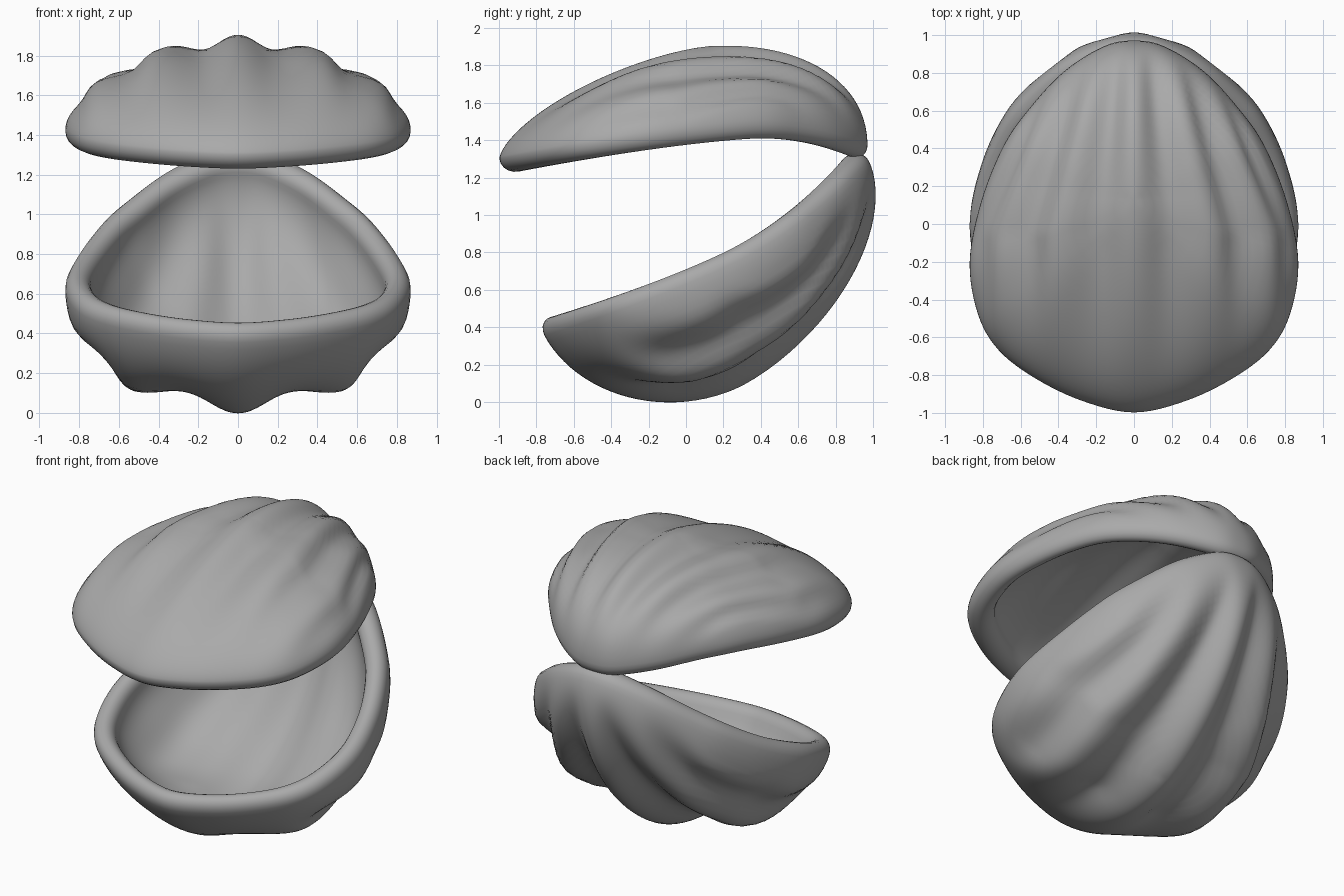
import bpy
import bmesh
from math import sin, cos, pi, asin
from mathutils import Vector

cube = bpy.data.objects.get("Cube")
if cube:
    bpy.data.objects.remove(cube)

grey = bpy.data.materials.new("shell grey")
grey.use_nodes = True
GREY = (0.4, 0.4, 0.4, 1)
grey.diffuse_color = GREY
grey.node_tree.nodes["Principled BSDF"].inputs["Base Color"].default_value = GREY

# Half outline of a shell: (distance from hinge, half width)
HALF = [(0, 0), (.03, .16), (.16, .37), (.35, .55), (.55, .69), (.85, .81),
        (1.17, .87), (1.45, .825), (1.64, .715), (1.79, .52), (1.91, .27), (1.97, 0)]
STEPS = 6
LENGTH = 1.97
WIDTH = 0.87
RIM = 0.075
THICK = 0.12


def closed_spline(points, steps):
    """Catmull-Rom samples around a closed loop."""
    out = []
    n = len(points)
    for i in range(n):
        a, b, c, d = (points[(i + k) % n] for k in (-1, 0, 1, 2))
        for j in range(steps):
            t = j / steps
            out.append(0.5 * (2 * b + (c - a) * t + (2 * a - 5 * b + 4 * c - d) * t ** 2
                              + (3 * b - 3 * c + d - a) * t ** 3))
    return out


right = [Vector(p) for p in HALF]
left = [Vector((u, -w)) for u, w in reversed(HALF[1:-1])]
outline = closed_spline(right + left, STEPS)


def make_shell(name, hinge, tilt, side, centre, depth, arch, powers, pitch, groove, fade_length):
    """Bowl with radiating ribs, a rounded rim and a hollow inside."""
    along = Vector((0, -cos(tilt), -sin(tilt)))
    out = Vector((0, -sin(tilt), cos(tilt))) * side
    mid = Vector((centre, 0))
    p_back, p_side, p_front = powers
    arch_u, arch_h, back_drop, front_drop = arch

    def place(u, x, h):
        return Vector((x, 0, 0)) + hinge + along * u + out * h

    def crest(u):
        """Height of the arched rim above the hinge-to-lip line."""
        if u < arch_u:
            return arch_h - back_drop * ((arch_u - u) / arch_u) ** 2
        return arch_h - front_drop * ((u - arch_u) / (LENGTH - arch_u)) ** 1.5

    def bowl(edge, rho, scale, top, amount):
        ray = edge - mid
        c = ray.x / ray.length
        p = p_side + (p_front - p_side) * max(c, 0) ** 2 + (p_back - p_side) * min(c, 0) ** 2
        f = max(0, 1 - rho ** p) ** (1 / p)
        u, x = mid + ray * rho * scale
        h = (crest(edge.x) + RIM) * (1 - f) + top * f
        # grooves between the ribs fade towards the rim and the lip
        fan = WIDTH * (0.45 + 0.55 * min(max(u, 0), 1))
        phase = asin(max(-0.99, min(0.99, x / fan)))
        fade = (1 - rho ** 6) * min(1, max(0, (LENGTH - u) / fade_length))
        cut = amount * fade * (0.5 - 0.5 * cos(2 * pi * phase / pitch))
        inward = Vector((0, x, h)).normalized() * cut
        return place(u, x - inward.y, h - inward.z)

    bm = bmesh.new()
    rings = []

    def add_ring(point):
        rings.append([bm.verts.new(point(e)) for e in outline])

    count = 24
    # Outer surface
    for k in range(1, count + 1):
        rho = sin(k / count * pi / 2)
        add_ring(lambda e: bowl(e, rho, 1, depth, groove))
    # Rounded rim
    for k in range(1, 9):
        t = k / 8 * pi * 0.9
        rho = 1 - RIM + RIM * cos(t)

        def rim_point(e):
            u, x = mid + (e - mid) * rho
            return place(u, x, crest(e.x) + RIM * (1 - sin(t)))
        add_ring(rim_point)
    # Hollow inside
    for k in range(count, 0, -1):
        rho = sin(k / count * pi / 2)
        add_ring(lambda e: bowl(e, rho, 1 - 2 * RIM, depth - THICK, groove * 0.5))

    n = len(outline)
    for a, b in zip(rings, rings[1:]):
        for i in range(n):
            j = (i + 1) % n
            bm.faces.new((a[i], a[j], b[j], b[i]))
    for ring, top in ((rings[0], depth), (rings[-1], depth - THICK)):
        pole = bm.verts.new(place(centre, 0, top))
        for i in range(n):
            bm.faces.new((ring[i], ring[(i + 1) % n], pole))
    bmesh.ops.recalc_face_normals(bm, faces=bm.faces)

    mesh = bpy.data.meshes.new(name)
    bm.to_mesh(mesh)
    bm.free()
    mesh.materials.append(grey)
    obj = bpy.data.objects.new(name, mesh)
    bpy.context.collection.objects.link(obj)
    bpy.ops.object.select_all(action='DESELECT')
    obj.select_set(True)
    bpy.context.view_layer.objects.active = obj
    bpy.ops.object.shade_smooth_by_angle(angle=0.9)


make_shell("upper_shell", Vector((0, 0.973, 1.335)), 0.045, 1, 0.82, 0.605,
           (0.6, 0.1, 0.13, 0.12), (2.2, 1.85, 1.5), 0.5, 0.06, 0.9)
make_shell("lower_shell", Vector((0, 0.948, 1.345)), 0.486, -1, 1.15, 0.81,
           (0.85, 0.135, 0.15, 0.13), (1.78, 2.1, 1.9), 0.68, 0.115, 0.5)
